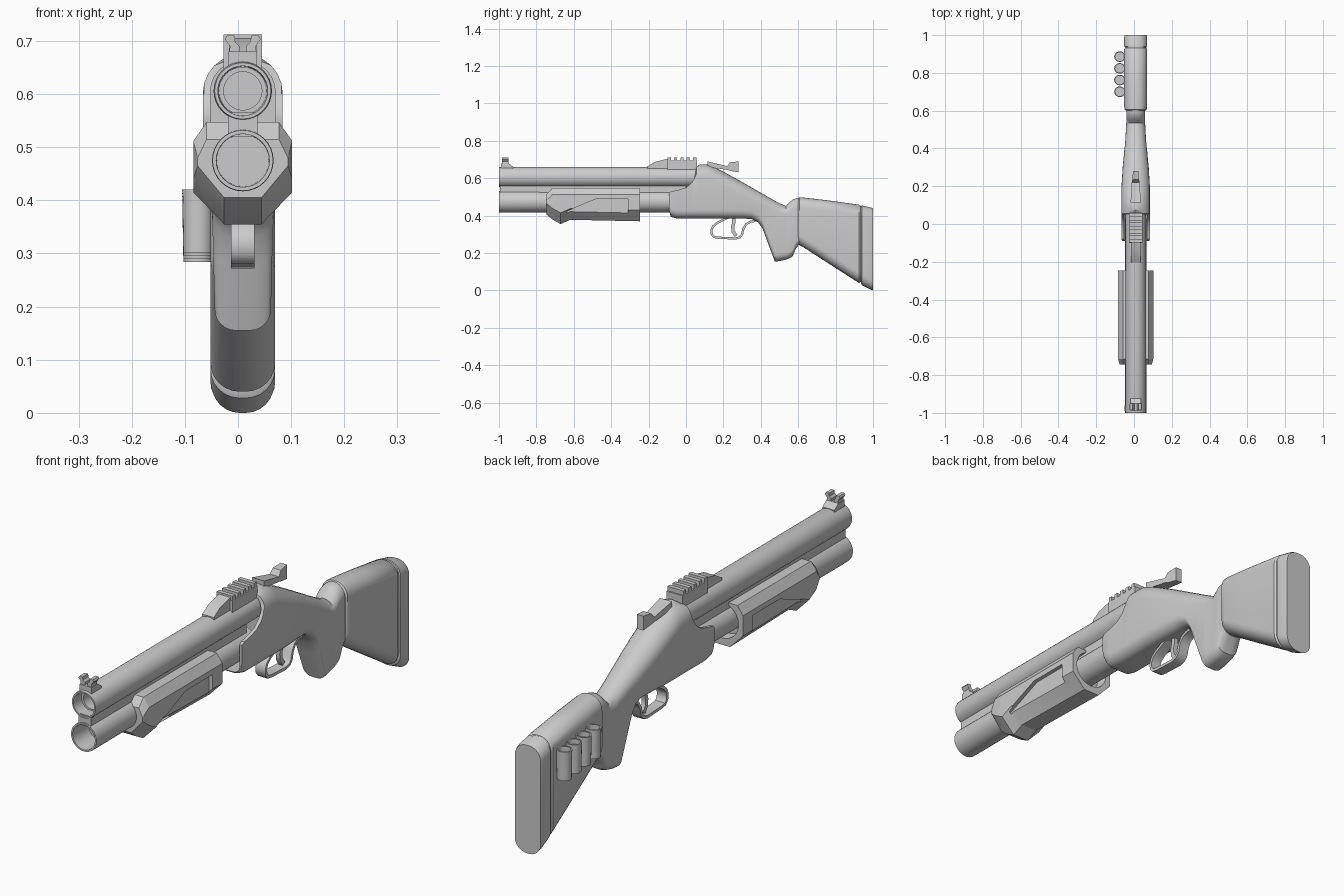
import bpy, bmesh, math
from mathutils import Vector

CX = 0.009  # centre plane of the gun


def skin(name, rings, angle=35):
    """Bridge a list of equal-length point rings and cap both ends."""
    bm = bmesh.new()
    vs = [[bm.verts.new(p) for p in r] for r in rings]
    n = len(vs[0])
    for a, b in zip(vs, vs[1:]):
        for i in range(n):
            j = (i + 1) % n
            bm.faces.new((a[i], a[j], b[j], b[i]))
    bm.faces.new(vs[0][::-1])
    bm.faces.new(vs[-1])
    bmesh.ops.recalc_face_normals(bm, faces=bm.faces)
    me = bpy.data.meshes.new(name)
    bm.to_mesh(me)
    bm.free()
    ob = bpy.data.objects.new(name, me)
    bpy.context.collection.objects.link(ob)
    shade(ob, angle)
    return ob


def shade(ob, angle=35):
    bpy.ops.object.select_all(action='DESELECT')
    ob.select_set(True)
    bpy.context.view_layer.objects.active = ob
    bpy.ops.object.shade_smooth_by_angle(angle=math.radians(angle))


def cut(ob, cutter):
    m = ob.modifiers.new("cut", 'BOOLEAN')
    m.operation, m.solver, m.object = 'DIFFERENCE', 'EXACT', cutter
    bpy.context.view_layer.objects.active = ob
    bpy.ops.object.modifier_apply(modifier=m.name)
    bpy.data.objects.remove(cutter)
    shade(ob)


def prism(name, pts, x0, x1):
    """Side profile (y, z) extruded across x, relative to the centre plane."""
    return skin(name, [[(CX + x, y, z) for y, z in pts] for x in (x0, x1)])


def lathe(name, z, steps, n=32):
    """Round part along y from (y, radius) steps."""
    return skin(name, [[(CX + r * math.cos(2 * math.pi * i / n), y,
                         z + r * math.sin(2 * math.pi * i / n)) for i in range(n)]
                       for y, r in steps])


def rounded(y, bot, top, hw, rt, rb, cap=9, seg=7):
    """Rounded upright section; cap clips its top flat."""
    pts = []
    for sx, zc, r, a0 in ((1, bot + rb, rb, -90), (1, top - rt, rt, 0),
                          (-1, top - rt, rt, 90), (-1, bot + rb, rb, 180)):
        for i in range(seg):
            a = math.radians(a0 + 90 * i / (seg - 1))
            pts.append((CX + sx * (hw - r) + r * math.cos(a), y,
                        min(zc + r * math.sin(a), cap)))
    return pts


# barrel and magazine tube, both open at the front
lathe("barrel", 0.606, [(0.10, 0.054), (-0.99, 0.055), (-1, 0.053), (-1, 0.047),
                        (-0.95, 0.045), (-0.95, 0.036), (-0.7, 0.036)])
lathe("magazine_tube", 0.475, [(0.03, 0.057), (-0.99, 0.058), (-1, 0.057),
                               (-1, 0.050), (-0.9, 0.049)])
prism("barrel_web", [(-0.995, 0.52), (0, 0.52), (0, 0.565), (-0.995, 0.565)], -0.028, 0.028)

# receiver running into the neck and grip: y, bottom, top, half width, top cap
body = [(-0.09, .41, .675, .073, .52), (-0.08, .393, .675, .075, .53),
        (-0.05, .385, .675, .075, .535), (0.0, .385, .675, .075, .55),
        (0.03, .385, .675, .075, .575), (0.045, .385, .675, .075, .60),
        (0.055, .385, .675, .075, .66), (0.075, .385, .675, .075, 9),
        (0.12, .385, .673, .075, 9), (0.15, .385, .66, .075, 9),
        (0.2, .385, .635, .075, 9), (0.3, .385, .58, .069, 9),
        (0.35, .382, .551, .064, 9), (0.385, .365, .531, .061, 9),
        (0.41, .33, .517, .058, 9), (0.43, .275, .505, .056, 9),
        (0.475, .155, .48, .053, 9), (0.5, .157, .466, .052, 9),
        (0.535, .165, .452, .050, 9), (0.55, .17, .468, .050, 9),
        (0.57, .182, .486, .050, 9), (0.588, .225, .492, .050, 9),
        (0.605, .245, .494, .050, 9), (0.64, .24, .485, .048, 9)]
receiver = skin("receiver_and_grip", [
    rounded(y, b, t, w, w * 0.97, min(w * 0.75, 0.045), c) for y, b, t, w, c in body])
cut(receiver, skin("receiver_hollow", [rounded(y, .398, .662, .061, .058, .035)
                                       for y in (-0.2, 0.085)]))

# butt stock and recoil pad
stock = [(0.6, .25, .49, .052), (0.606, .243, .497, .058), (0.625, .233, .497, .061),
         (0.75, .152, .483, .061), (0.925, .04, .459, .061), (0.932, .045, .453, .056),
         (0.95, .045, .453, .056)]
skin("butt_stock", [rounded(y, b, t, w, w * 0.9, w * 0.9) for y, b, t, w in stock])
pad = [(0.936, .04, .45, .055), (0.941, .028, .455, .061), (0.99, .004, .443, .061),
       (1.0, 0, .438, .058)]
skin("recoil_pad", [rounded(y, b, t, w, w * 0.9, w * 0.9) for y, b, t, w in pad])

# pump fore-end: faceted loft with recessed side panels and a rear socket
rings = []
for y, b, t, w in ((-0.745, .405, .515, .085), (-0.715, .38, .547, .093),
                   (-0.67, .355, .547, .093), (-0.62, .378, .547, .093),
                   (-0.245, .37, .547, .093)):
    half = [(0.035, b), (w, b + 0.06), (w, t - 0.035), (0.068, t)]
    rings.append([(CX + x, y, z) for x, z in half]
                 + [(CX - x, y, z) for x, z in reversed(half)])
pump = skin("pump_fore_end", rings, 20)
panel = [(-0.635, .36), (-0.635, .425), (-0.48, .49), (-0.31, .49), (-0.31, .36)]
for s in (1, -1):
    cut(pump, prism("panel_cut", panel, s * 0.077, s * 0.2))
cut(pump, lathe("socket_cut", 0.47, [(-0.29, .07), (-0.2, .075)]))

# top rail with cross teeth and a tapered front tongue
rail = [(-0.1, .64), (0.06, .64), (0.06, .694)]
for i in range(5):
    y = 0.055 - i * 0.034
    rail += [(y, .694), (y, .712), (y - 0.017, .712), (y - 0.017, .694)]
prism("top_rail", rail + [(-0.1, .694)], -0.036, 0.036)
prism("rail_tongue", [(-0.205, .65), (-0.205, .664), (-0.165, .688), (-0.095, .705),
                      (-0.095, .65)], -0.026, 0.026)

# front sight: base with two ears
prism("front_sight_base", [(-0.99, .65), (-0.99, .68), (-0.95, .68), (-0.925, .662),
                           (-0.925, .65)], -0.027, 0.027)
for s in (1, -1):
    skin("front_sight_ear", [[(CX + s * x, y, z) for x, z in
                              ((.006, .672), (.027, .672), (.024, .69), (.034, .703),
                               (.030, .710), (.016, .710), (.014, .698), (.006, .690))]
                             for y in (-0.985, -0.95)])

# rear sight: sloping leaf ending in an upright block
skin("rear_sight", [[(CX + sx * w, y, z) for sx, z in ((-1, lo), (1, lo), (1, hi), (-1, hi))]
                    for y, lo, hi, w in ((0.115, .66, .69, .027), (0.22, .645, .665, .021),
                                         (0.235, .64, .685, .018), (0.28, .632, .69, .014))])


# trigger guard and trigger: flat straps swept along side-view paths
def strap(name, path, hw, th):
    rings = []
    for i, (y, z) in enumerate(path):
        a, b = path[max(i - 1, 0)], path[min(i + 1, len(path) - 1)]
        t = Vector((b[0] - a[0], b[1] - a[1])).normalized() * th
        rings.append([(CX + sx * hw, y - s * t.y, z + s * t.x)
                      for sx, s in ((-1, -1), (1, -1), (1, 1), (-1, 1))])
    return skin(name, rings, 40)


strap("trigger_guard", [(.23, .392), (.2, .378), (.165, .36), (.144, .342), (.136, .322),
                        (.138, .3), (.15, .286), (.175, .282), (.265, .278), (.287, .284),
                        (.3, .3), (.307, .33), (.322, .355), (.345, .368), (.37, .372)],
      0.022, 0.006)
strap("trigger", [(.255, .4), (.256, .365), (.25, .34), (.252, .315), (.268, .292)],
      0.009, 0.009)

# shell loops on the left of the stock
for k in range(4):
    y, n = 0.70 + k * 0.062, 20
    prof = [(.026, .302), (.028, .42), (.023, .42), (.023, .40)]
    skin("shell_loop", [[(-0.075 + 1.07 * r * math.cos(2 * math.pi * i / n),
                          y + r * math.sin(2 * math.pi * i / n), z - 0.006 * k)
                         for i in range(n)] for r, z in prof])
